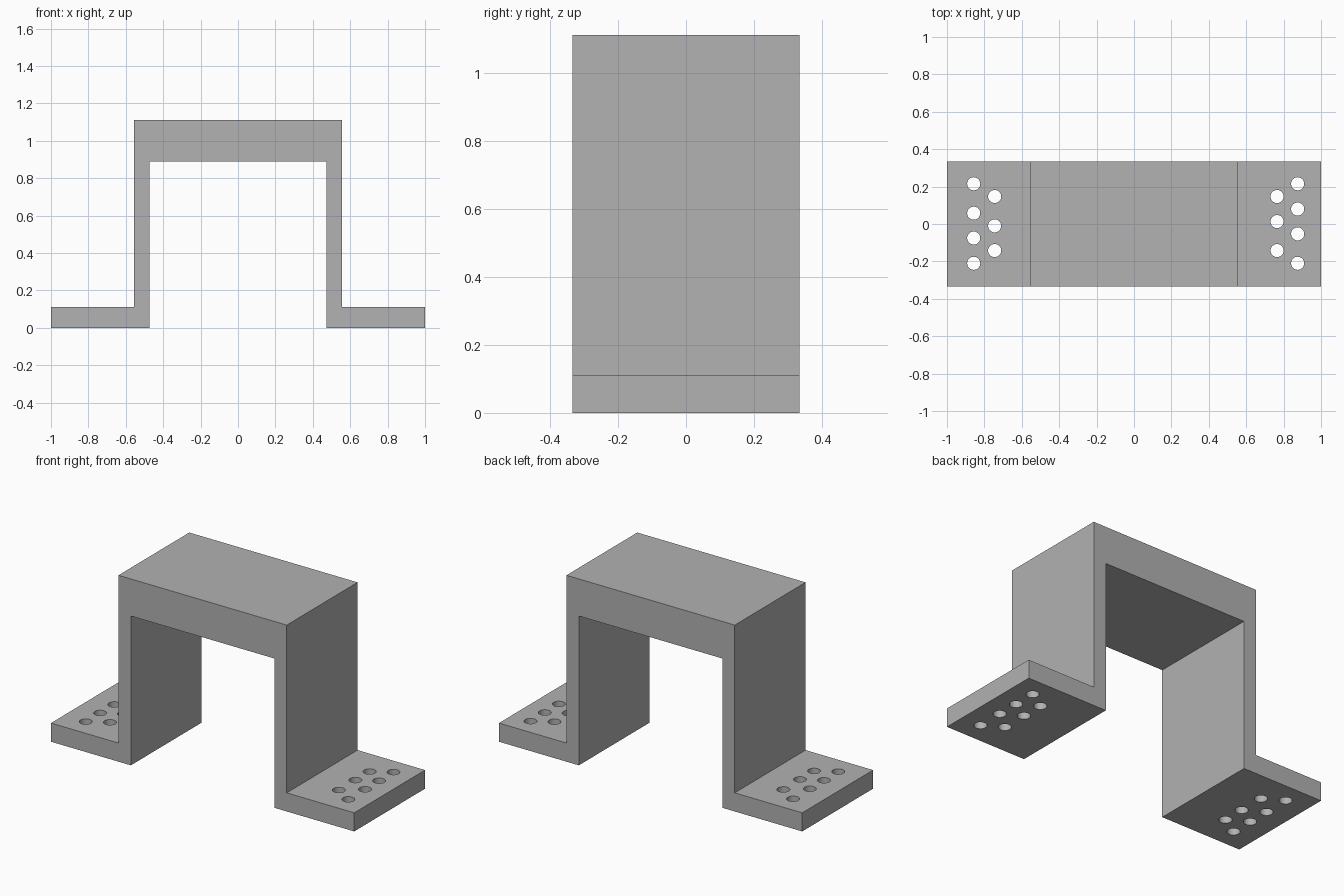
import bpy, bmesh, math
from mathutils import Matrix

cube = bpy.data.objects.get("Cube")
if cube:
    bpy.data.objects.remove(cube, do_unlink=True)

DEPTH = 0.667
HOLE_RADIUS = 0.035

grey = bpy.data.materials.new("plain grey")
grey.use_nodes = True
colour = (0.445, 0.445, 0.445, 1)
grey.diffuse_color = colour
grey.node_tree.nodes["Principled BSDF"].inputs["Base Color"].default_value = colour


def make_object(name, bm):
    bmesh.ops.recalc_face_normals(bm, faces=bm.faces)
    mesh = bpy.data.meshes.new(name)
    bm.to_mesh(mesh)
    bm.free()
    mesh.materials.append(grey)
    obj = bpy.data.objects.new(name, mesh)
    bpy.context.collection.objects.link(obj)
    return obj


# Bracket: half profile mirrored in x, then extruded from front to back
half = [(0.473, 0.89), (0.473, 0), (1, 0), (1, 0.111), (0.555, 0.111), (0.555, 1.111)]
profile = half + [(-x, z) for x, z in reversed(half)]
bm = bmesh.new()
face = bm.faces.new([bm.verts.new((x, -DEPTH / 2, z)) for x, z in profile])
extruded = bmesh.ops.extrude_face_region(bm, geom=[face])["geom"]
bmesh.ops.translate(bm, vec=(0, DEPTH, 0),
                    verts=[v for v in extruded if isinstance(v, bmesh.types.BMVert)])
bracket = make_object("mounting_bracket", bm)

# Screw holes: two staggered rows through each foot
rows = {
    -0.857: (0.215, 0.058, -0.075, -0.21),
    -0.745: (0.147, -0.01, -0.142),
    0.765: (0.147, 0.013, -0.142),
    0.875: (0.215, 0.08, -0.053, -0.21),
}
bm = bmesh.new()
for x, ys in rows.items():
    for y in ys:
        bmesh.ops.create_cone(bm, cap_ends=True, segments=32, radius1=HOLE_RADIUS,
                              radius2=HOLE_RADIUS, depth=0.3,
                              matrix=Matrix.Translation((x, y, 0.055)))
cutter = make_object("hole_cutter", bm)
cutter.hide_render = True

cut = bracket.modifiers.new("screw holes", "BOOLEAN")
cut.operation = "DIFFERENCE"
cut.solver = "EXACT"
cut.object = cutter

bpy.ops.object.select_all(action="DESELECT")
bracket.select_set(True)
bpy.context.view_layer.objects.active = bracket
bpy.ops.object.modifier_apply(modifier=cut.name)
bpy.data.objects.remove(cutter, do_unlink=True)
bpy.ops.object.shade_smooth_by_angle(angle=math.radians(30))
